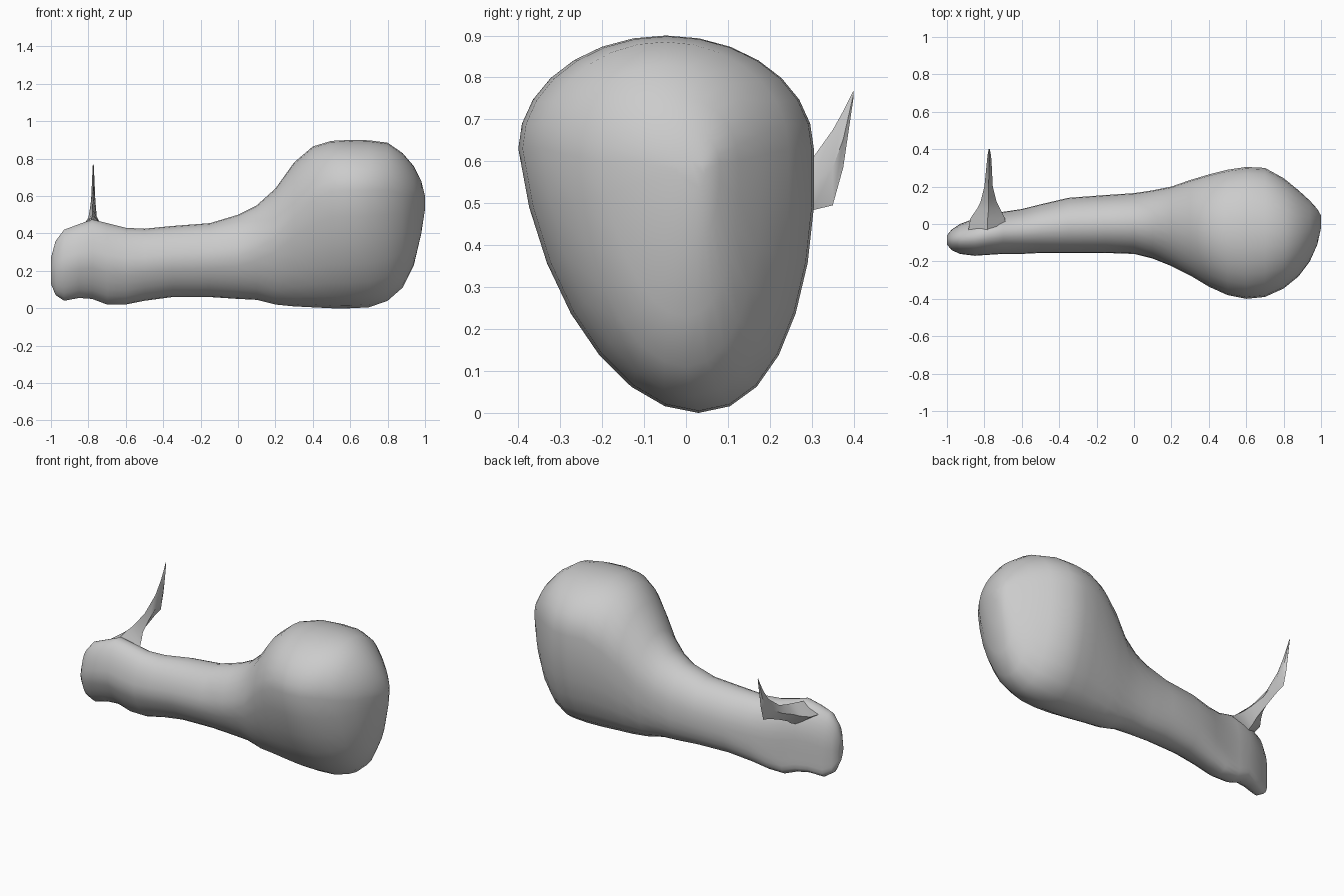
import bpy, bmesh
from math import cos, sin, tau, copysign

if "Cube" in bpy.data.objects:
    bpy.data.objects.remove(bpy.data.objects["Cube"])

grey = bpy.data.materials.new("plain grey")
grey.use_nodes = True
grey.diffuse_color = (0.6, 0.6, 0.6, 1)
grey.node_tree.nodes["Principled BSDF"].inputs["Base Color"].default_value = (0.6, 0.6, 0.6, 1)
grey.node_tree.nodes["Principled BSDF"].inputs["Roughness"].default_value = 0.8


def egg_ring(lo, hi, bottom, top, wide=.5, lean=0, count=4, back_power=1):
    """Closed outline with a movable belt, a leaning underside and a squarer back."""
    belt = bottom + (top - bottom) * wide
    mid, half = (lo + hi) / 2, (hi - lo) / 2
    ring = []
    for i in range(count):
        c, s = cos(tau * i / count), sin(tau * i / count)
        power = back_power if c > 0 > s else 1
        u = copysign(abs(c) ** power, c)
        v = copysign(abs(s) ** power, s)
        shift = -lean * min(v, 0) * (1 if c < .01 else 1 - u * u * .5)
        across = min(mid + half * (u + shift), hi)
        height = belt + v * ((top - belt) if v > 0 else (belt - bottom))
        ring.append((across, height))
    return ring


def loft(name, rings, angle):
    """Skin a list of rings of 3D points and cap both ends."""
    bm = bmesh.new()
    rows = [[bm.verts.new(p) for p in ring] for ring in rings]
    for a, b in zip(rows, rows[1:]):
        for i in range(len(a)):
            j = (i + 1) % len(a)
            bm.faces.new((a[i], a[j], b[j], b[i]))
    bm.faces.new(rows[0])
    bm.faces.new(rows[-1])
    bmesh.ops.recalc_face_normals(bm, faces=bm.faces)
    mesh = bpy.data.meshes.new(name)
    bm.to_mesh(mesh)
    bm.free()
    obj = bpy.data.objects.new(name, mesh)
    bpy.context.collection.objects.link(obj)
    mesh.materials.append(grey)
    bpy.ops.object.select_all(action="DESELECT")
    obj.select_set(True)
    bpy.context.view_layer.objects.active = obj
    bpy.ops.object.shade_smooth_by_angle(angle=angle)


# Body: knobbed end, shaft and large head (x, front, back, bottom, top)
body = [
    (-1.0, -.11, -.06, .13, .27), (-.975, -.14, -.03, .07, .36),
    (-.93, -.16, 0, .04, .42), (-.85, -.17, .03, .055, .45),
    (-.78, -.165, .055, .05, .475), (-.7, -.16, .065, .02, .455),
    (-.6, -.16, .08, .02, .43), (-.5, -.155, .105, .04, .425),
    (-.35, -.155, .14, .06, .44), (-.15, -.155, .155, .06, .455),
    (0, -.16, .165, .05, .50), (.1, -.185, .18, .045, .55),
    (.2, -.225, .20, .02, .64), (.3, -.275, .235, .01, .78),
    (.4, -.335, .265, .005, .865), (.5, -.38, .29, 0, .895),
    (.6, -.4, .305, 0, .90), (.7, -.39, .3, .005, .898),
    (.8, -.345, .245, .04, .885), (.88, -.28, .18, .11, .83),
    (.94, -.2, .125, .23, .76), (.98, -.11, .08, .40, .68),
    (1.0, -.02, .045, .53, .60),
]
rings = []
for x, front, back, bottom, top in body:
    head = min(max(x / .5, 0), 1)
    knob = min(max((-x - .4) / .3, 0), 1)
    outline = egg_ring(front, back, bottom, top, .5 + .2 * head,
                       .22 + .2 * knob, 28, 1 - .3 * knob)
    rings.append([(x, y, z) for y, z in outline])
loft("body", rings, 1.0)

# Curved thin spur on the back of the knobbed end (y, left x, right x, bottom, top)
spur = [
    (-.06, -.89, -.68, .36, .46), (.03, -.875, -.69, .35, .485),
    (.08, -.84, -.715, .37, .495), (.12, -.82, -.735, .40, .505),
    (.2, -.80, -.755, .44, .53), (.3, -.79, -.76, .483, .605),
    (.35, -.785, -.763, .495, .675), (.375, -.782, -.766, .585, .72),
    (.4, -.777, -.771, .755, .77),
]
loft("spur", [[(x, y, z) for x, z in egg_ring(lo, hi, bottom, top)]
              for y, lo, hi, bottom, top in spur], .6)
